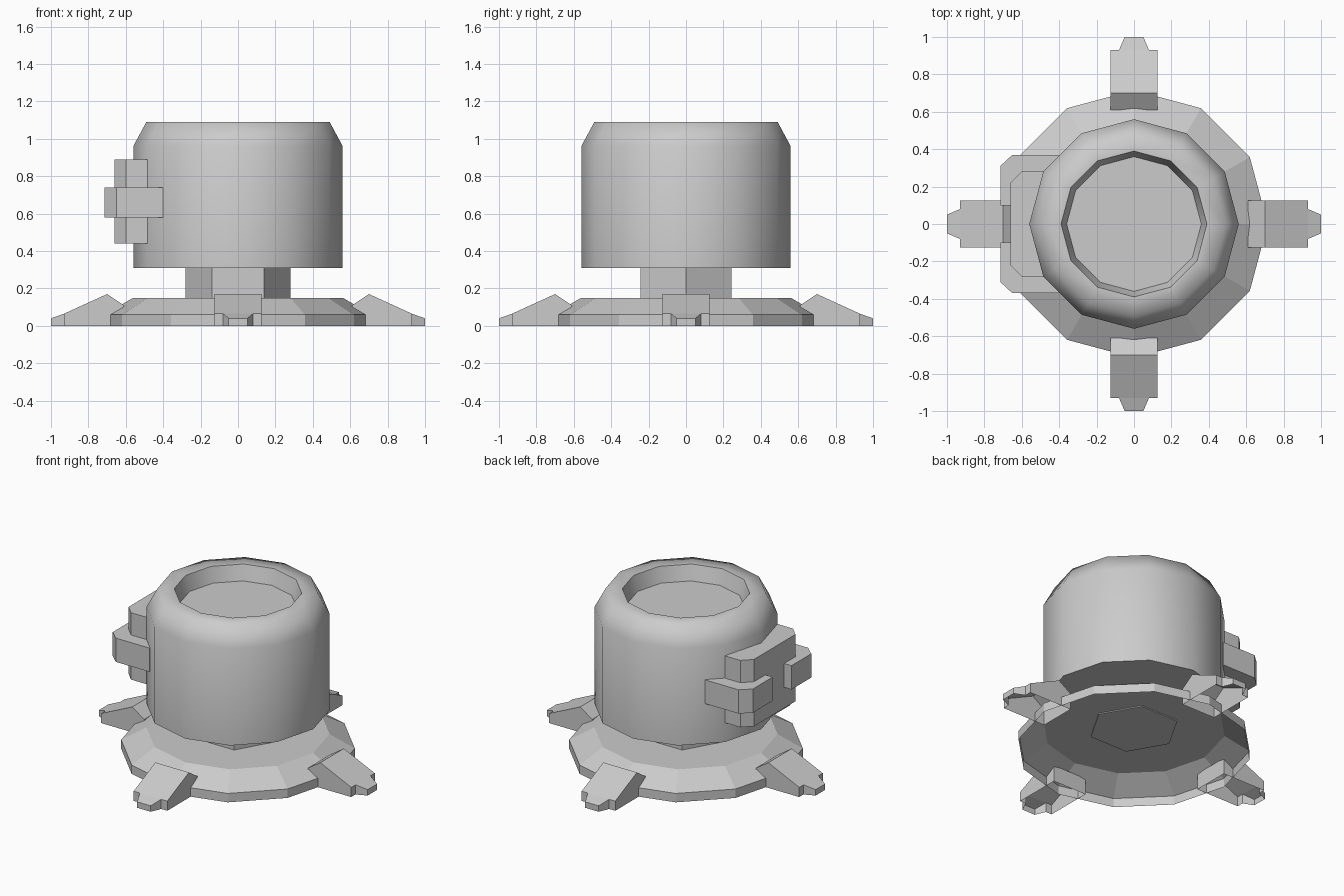
import bpy, bmesh
from math import cos, sin, pi, radians
from mathutils import Matrix

cube = bpy.data.objects.get("Cube")
if cube:
    bpy.data.objects.remove(cube)

grey = bpy.data.materials.new("plain_grey")
grey.use_nodes = True
grey.diffuse_color = (0.6, 0.6, 0.6, 1)
grey.node_tree.nodes["Principled BSDF"].inputs["Base Color"].default_value = (0.6, 0.6, 0.6, 1)


def finish(name, bm, fix_normals=True):
    if fix_normals:
        bmesh.ops.recalc_face_normals(bm, faces=bm.faces)
    mesh = bpy.data.meshes.new(name)
    bm.to_mesh(mesh)
    bm.free()
    mesh.materials.append(grey)
    obj = bpy.data.objects.new(name, mesh)
    bpy.context.collection.objects.link(obj)
    return obj


def turned(name, profile, sides, cap_start=True, cap_end=True):
    """Polygonal ring loft through (radius, height) points, bottom first."""
    bm = bmesh.new()
    rings = [[bm.verts.new((r * cos(2 * pi * i / sides), r * sin(2 * pi * i / sides), z))
              for i in range(sides)] for r, z in profile]
    for a, b in zip(rings, rings[1:]):
        for i in range(sides):
            j = (i + 1) % sides
            bm.faces.new((a[i], a[j], b[j], b[i]))
    if cap_start:
        bm.faces.new(rings[0][::-1])
    if cap_end:
        bm.faces.new(rings[-1])
    return finish(name, bm, False)


def prism(name, outline, z0, z1):
    """Extrude a plan outline between two heights."""
    bm = bmesh.new()
    face = bm.faces.new([bm.verts.new((x, y, z0)) for x, y in outline])
    top = bmesh.ops.extrude_face_region(bm, geom=[face])["geom"]
    verts = [v for v in top if isinstance(v, bmesh.types.BMVert)]
    bmesh.ops.translate(bm, verts=verts, vec=(0, 0, z1 - z0))
    return finish(name, bm)


def foot(name, angle):
    """Hollow wedge foot with a narrow toe, open underneath."""
    sections = [(0.61, 0.125, 0.11), (0.70, 0.125, 0.17), (0.93, 0.125, 0.065),
                (0.93, 0.08, 0.065), (1.0, 0.05, 0.04)]
    bm = bmesh.new()
    loops = [[bm.verts.new(p) for p in ((r, -w, 0), (r, -w, h), (r, w, h), (r, w, 0))]
             for r, w, h in sections]
    for a, b in zip(loops, loops[1:]):
        for i in range(3):
            f = bm.faces.new((a[i], b[i], b[i + 1], a[i + 1]))
            if f.calc_area() < 1e-6:
                bm.faces.remove(f)
    bm.faces.new(loops[0])
    bm.faces.new(loops[-1][::-1])
    bmesh.ops.transform(bm, matrix=Matrix.Rotation(angle, 4, "Z"), verts=bm.verts)
    return finish(name, bm, False)


# Hollow base plate, neck and feet
turned("base_plate", [(0.715, 0), (0.715, 0.06), (0.56, 0.15)], 12, cap_start=False)
turned("neck", [(0.28, 0.143), (0.28, 0.32)], 6)
for label, turn in (("left", 0), ("back", 1), ("right", 2), ("front", 3)):
    foot(label + "_foot", turn * pi / 2)

# Drum with rounded shoulder and recessed top
drum = turned("drum", [(0.56, 0.31), (0.56, 0.96), (0.49, 1.09), (0.39, 1.09), (0.36, 0.99)], 12)
bpy.ops.object.select_all(action="DESELECT")
drum.select_set(True)
bpy.context.view_layer.objects.active = drum
bpy.ops.object.shade_smooth_by_angle(angle=radians(66))

# Side block with a clip around each corner
prism("side_block", [(-0.48, -0.28), (-0.48, 0.28), (-0.60, 0.28),
                     (-0.66, 0.22), (-0.66, -0.22), (-0.60, -0.28)], 0.44, 0.89)
for label, s in (("back", 1), ("front", -1)):
    prism(label + "_clip", [(-0.40, 0.37 * s), (-0.65, 0.37 * s), (-0.715, 0.31 * s),
                            (-0.715, 0.10 * s), (-0.60, 0.10 * s), (-0.40, 0.27 * s)], 0.58, 0.74)
